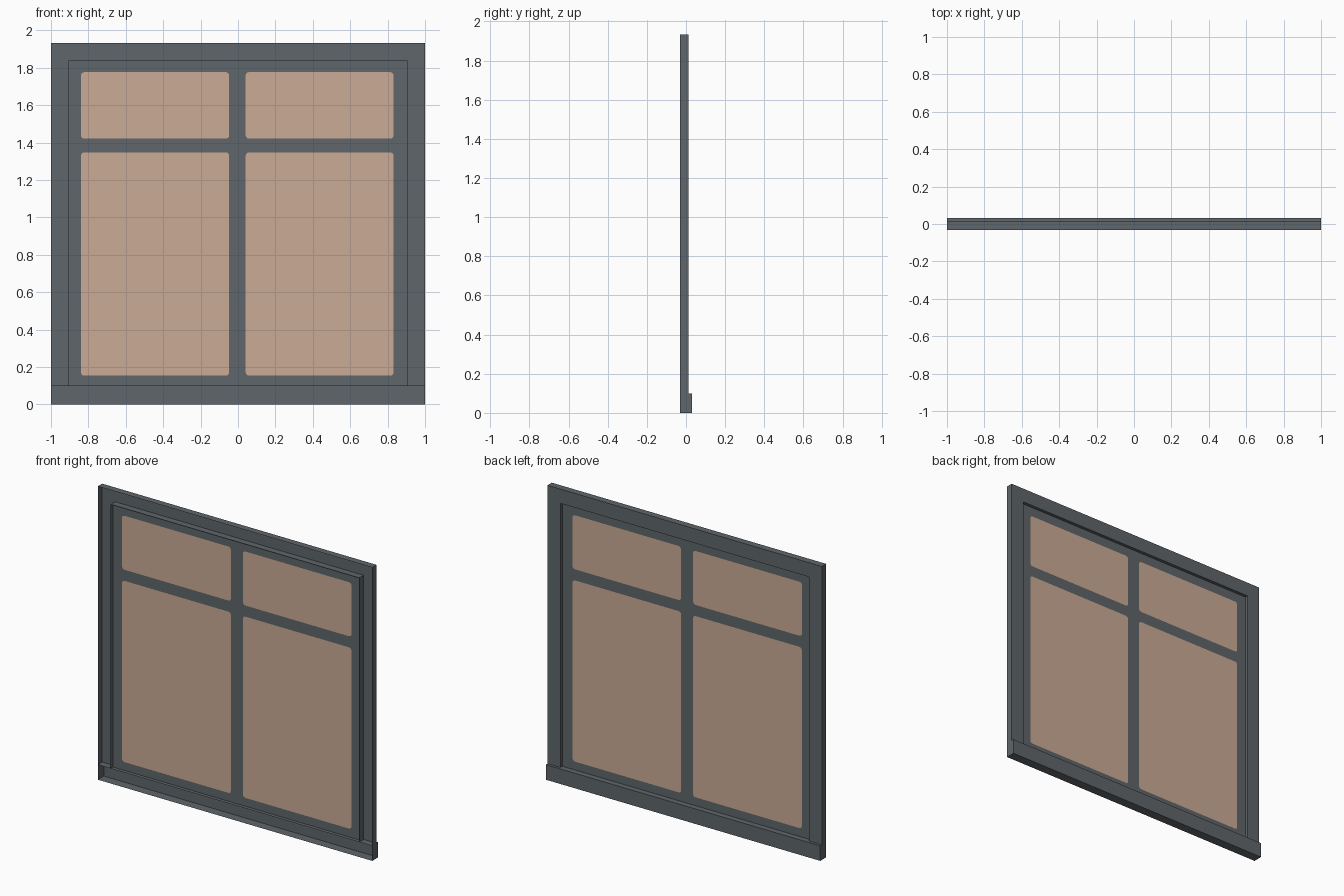
import bpy, bmesh, math
from mathutils import Vector

if "Cube" in bpy.data.objects:
    bpy.data.objects.remove(bpy.data.objects["Cube"])

FRONT, BACK, SILL_BACK, PANEL_Y = -0.031, 0.014, 0.031, -0.007
HEIGHT, SILL_Z, INSET = 1.933, 0.099, 0.094


def material(name, rgb):
    linear = [((c / 255 + 0.055) / 1.055) ** 2.4 for c in rgb]
    m = bpy.data.materials.new(name)
    m.diffuse_color = (*linear, 1)
    m.use_nodes = True
    m.node_tree.nodes["Principled BSDF"].inputs["Base Color"].default_value = m.diffuse_color
    return m


grey = material("slate grey paint", (95, 102, 106))
tan = material("tan glass", (203, 171, 150))


def finish(name, bm, mat):
    mesh = bpy.data.meshes.new(name)
    bm.to_mesh(mesh)
    bm.free()
    mesh.materials.append(mat)
    ob = bpy.data.objects.new(name, mesh)
    bpy.context.collection.objects.link(ob)
    return ob


def rounded_rect(x0, x1, z0, z1, r=0.018, steps=3):
    """Corner points of a pane outline, anticlockwise seen from the front."""
    pts = []
    corners = [(x1 - r, z1 - r), (x0 + r, z1 - r), (x0 + r, z0 + r), (x1 - r, z0 + r)]
    for k, (cx, cz) in enumerate(corners):
        for s in range(steps + 1):
            a = math.pi / 2 * (k + s / steps)
            pts.append((cx + r * math.cos(a), PANEL_Y, cz + r * math.sin(a)))
    return pts


# Outer casing: open-fronted channel swept up, across and down
bm = bmesh.new()
rings = []
for d, y in [(0, FRONT), (0, BACK), (INSET, BACK), (INSET, FRONT)]:
    path = [(-1 + d, SILL_Z), (-1 + d, HEIGHT - d), (1 - d, HEIGHT - d), (1 - d, SILL_Z)]
    rings.append([bm.verts.new((x, y, z)) for x, z in path])
for a, b in zip(rings, rings[1:]):
    for i in range(3):
        bm.faces.new((a[i], a[i + 1], b[i + 1], b[i]))
finish("casing", bm, grey)

# Sill: deeper box, open at the front
bm = bmesh.new()
bmesh.ops.create_cube(bm, size=1)
for v in bm.verts:
    v.co = Vector((v.co.x * 2, v.co.y * (SILL_BACK - FRONT), (v.co.z + 0.5) * SILL_Z))
bmesh.ops.delete(bm, geom=[f for f in bm.faces if f.normal.y < -0.9], context='FACES')
finish("sill", bm, grey)

# Sash: flat sheet with four pane openings
panes = [rounded_rect(x0, x1, z0, z1)
         for x0, x1 in ((-0.84, -0.047), (0.041, 0.832))
         for z0, z1 in ((0.154, 1.348), (1.421, 1.777))]
edge = 1 - INSET
outline = [(-edge, PANEL_Y, SILL_Z), (edge, PANEL_Y, SILL_Z),
           (edge, PANEL_Y, HEIGHT - INSET), (-edge, PANEL_Y, HEIGHT - INSET)]
bm = bmesh.new()
for loop in [outline] + panes:
    vs = [bm.verts.new(p) for p in loop]
    for i, v in enumerate(vs):
        bm.edges.new((vs[i - 1], v))
bmesh.ops.triangle_fill(bm, use_beauty=True, use_dissolve=False,
                        edges=bm.edges[:], normal=(0, -1, 0))
finish("sash", bm, grey)

# Glass panes filling the openings
bm = bmesh.new()
for loop in panes:
    bm.faces.new([bm.verts.new(p) for p in loop])
finish("glass_panes", bm, tan)
